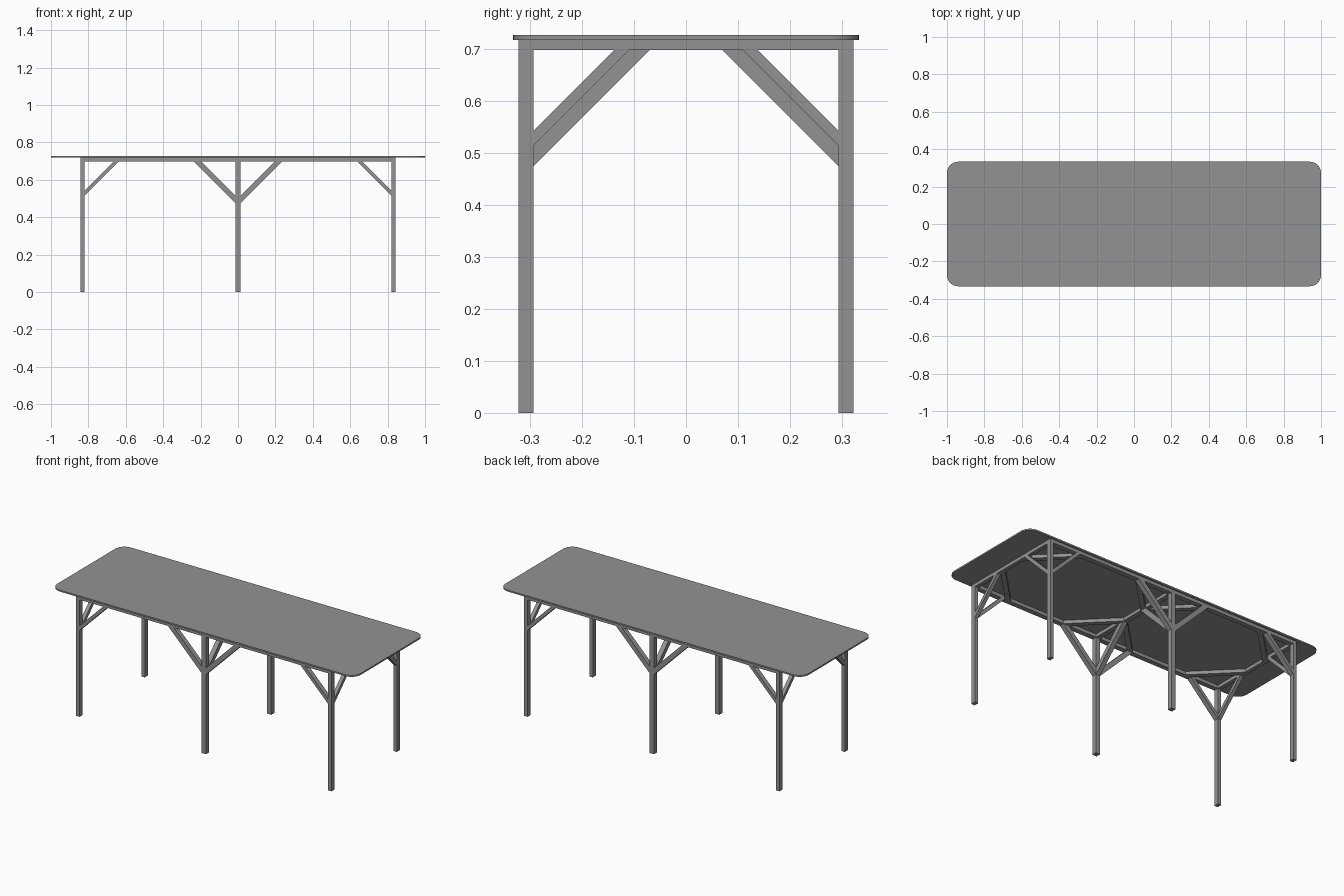
import bpy, bmesh, math
from mathutils import Vector as V

if "Cube" in bpy.data.objects:
    bpy.data.objects.remove(bpy.data.objects["Cube"])

grey = bpy.data.materials.new("grey")
grey.diffuse_color = (0.29, 0.29, 0.29, 1)
grey.use_nodes = True
grey.node_tree.nodes["Principled BSDF"].inputs["Base Color"].default_value = grey.diffuse_color

Z_RAIL, Z_TOP, Z_MAX = 0.698, 0.718, 0.727   # rail underside, board underside, board top
Y_IN, Y_OUT = 0.293, 0.322                   # inner and outer face of the long frames
X_IN, X_OUT = 0.82, 0.842                    # inner and outer face of the end frames
X_MID = 0.014                                # half width of the middle frame


def prism(name, base, offset):
    """Extrude a flat outline along a vector."""
    bm = bmesh.new()
    lo = [bm.verts.new(V(p)) for p in base]
    hi = [bm.verts.new(V(p) + V(offset)) for p in base]
    n = len(base)
    bm.faces.new(lo)
    bm.faces.new(hi[::-1])
    for i in range(n):
        bm.faces.new((lo[i], hi[i], hi[(i + 1) % n], lo[(i + 1) % n]))
    bmesh.ops.recalc_face_normals(bm, faces=bm.faces[:])
    mesh = bpy.data.meshes.new(name)
    bm.to_mesh(mesh)
    bm.free()
    mesh.materials.append(grey)
    ob = bpy.data.objects.new(name, mesh)
    bpy.context.collection.objects.link(ob)
    return ob


def box(name, x, y, z):
    base = [(x[0], y[0], z[0]), (x[1], y[0], z[0]), (x[1], y[1], z[0]), (x[0], y[1], z[0])]
    return prism(name, base, (0, 0, z[1] - z[0]))


def brace(name, corner, u, v, a, b, thick):
    """45 degree strut across a corner, with mitred ends on both members."""
    c, u, v = V(corner), V(u), V(v)
    return prism(name, [c + u * a, c + u * b, c + v * b, c + v * a], thick)


# rounded table board
r, pts = 0.06, []
for k, (sx, sy) in enumerate([(1, 1), (-1, 1), (-1, -1), (1, -1)]):
    for i in range(9):
        t = math.radians(90 * k + 90 * i / 8)
        pts.append((sx * (1 - r) + r * math.cos(t), sy * (0.333 - r) + r * math.sin(t), Z_TOP))
board = prism("table_board", pts, (0, 0, Z_MAX - Z_TOP))

DOWN = (0, 0, -1)
rail_z = (Z_RAIL, Z_TOP)
frames = [("left", -X_OUT, -X_IN), ("middle", -X_MID, X_MID), ("right", X_IN, X_OUT)]

for name, x0, x1 in frames:
    # cross rail between the long rails
    box(name + "_cross_rail", (x0, x1), (-Y_IN, Y_IN), rail_z)
    a, b = (0.183, 0.223) if name == "middle" else (0.155, 0.183)
    # sides of this frame that face another frame
    inward = {"left": [(x1, 1)], "middle": [(x0, -1), (x1, 1)], "right": [(x0, -1)]}[name]
    for s, side in ((-1, "front"), (1, "back")):
        tag = f"{side}_{name}"
        y = sorted((s * Y_IN, s * Y_OUT))
        box(tag + "_leg", (x0, x1), y, (0, Z_TOP))
        # brace from leg to cross rail
        brace(tag + "_cross_brace", (x0, s * Y_IN, Z_RAIL), (0, -s, 0), DOWN, a, b, (x1 - x0, 0, 0))
        for x, d in inward:
            # brace from leg to long rail
            brace(tag + "_long_brace", (x, y[0], Z_RAIL), (d, 0, 0), DOWN, a, b, (0, y[1] - y[0], 0))
            # flat corner brace under the board
            brace(tag + "_corner_brace", (x, s * Y_IN, Z_RAIL), (d, 0, 0), (0, -s, 0),
                  0.183, 0.223, (0, 0, Z_TOP - Z_RAIL))

# long rails between the legs
for s, side in ((-1, "front"), (1, "back")):
    y = sorted((s * Y_IN, s * Y_OUT))
    box(side + "_left_long_rail", (-X_IN, -X_MID), y, rail_z)
    box(side + "_right_long_rail", (X_MID, X_IN), y, rail_z)

# smooth only the rounded corners of the board
bpy.context.view_layer.objects.active = board
board.select_set(True)
bpy.ops.object.shade_smooth_by_angle()
